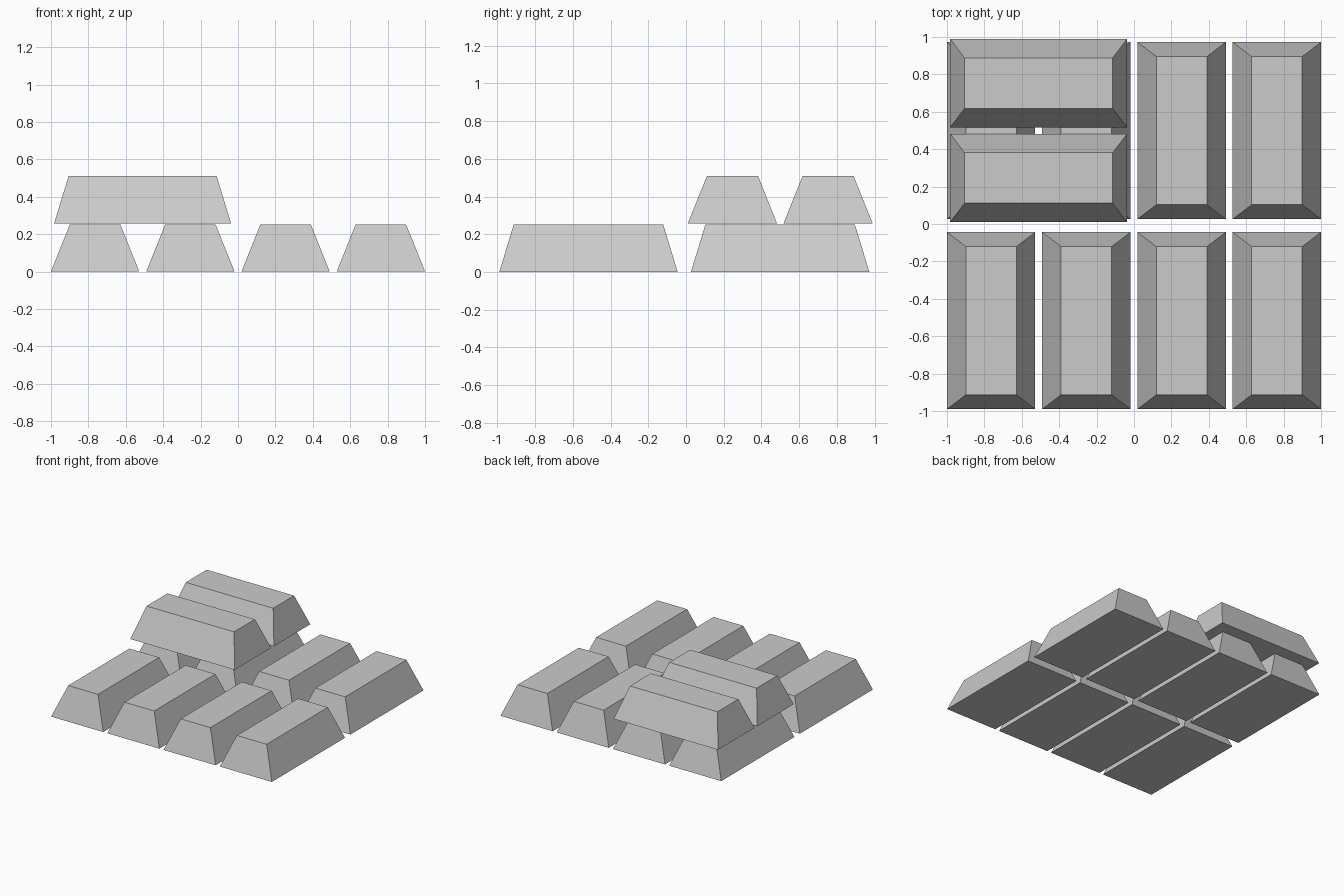
import bpy
import bmesh
from mathutils import Matrix
from math import pi

if "Cube" in bpy.data.objects:
    bpy.data.objects.remove(bpy.data.objects["Cube"])

WIDTH, LENGTH, HEIGHT = 0.472, 0.946, 0.252
SIDE_INSET, END_INSET = 0.101, 0.077

# One shared tapered ingot, long axis along y, base at z = 0
mesh = bpy.data.meshes.new("ingot")
bm = bmesh.new()
bmesh.ops.create_cube(bm, size=1.0)
for v in bm.verts:
    top = v.co.z > 0
    w = WIDTH - 2 * SIDE_INSET * top
    l = LENGTH - 2 * END_INSET * top
    v.co = (v.co.x * w, v.co.y * l, HEIGHT * top)
bm.to_mesh(mesh)
bm.free()


def add_ingot(name, x, y, z=0.0, turned=False):
    obj = bpy.data.objects.new(name, mesh)
    obj.location = (x, y, z)
    obj.rotation_euler.z = pi / 2 if turned else 0.0
    bpy.context.collection.objects.link(obj)


# Bottom layer: two rows of four
for row, y in (("front", -0.517), ("back", 0.499)):
    for i in range(4):
        add_ingot(f"{row}_ingot_{i + 1}", -0.764 + i * 0.5093, y)

# Upper layer: two ingots laid crosswise on the back left pair
for i, y in enumerate((0.246, 0.753)):
    add_ingot(f"upper_ingot_{i + 1}", -0.51, y, 0.258, turned=True)
